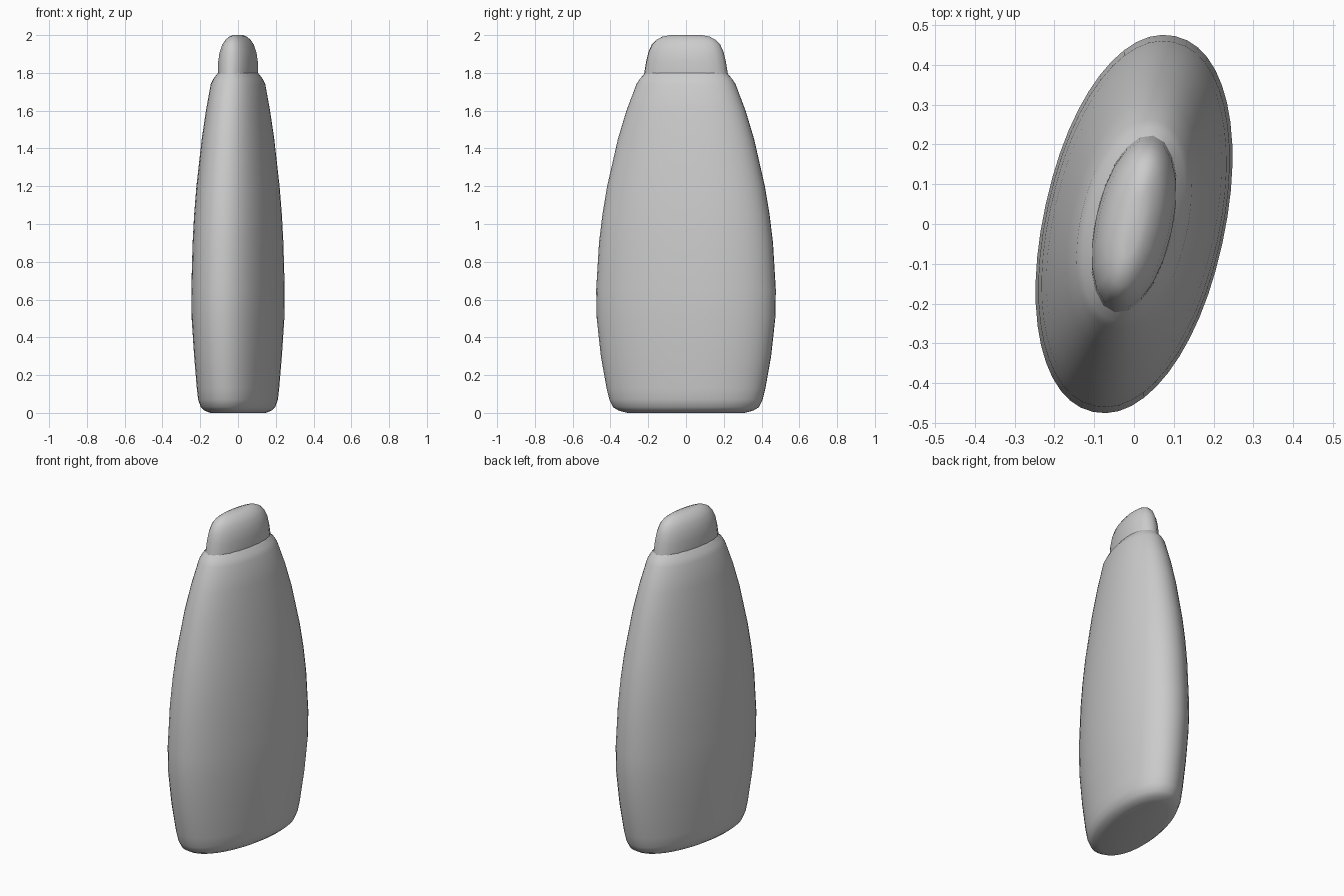
import bpy, bmesh, math

if "Cube" in bpy.data.objects:
    bpy.data.objects.remove(bpy.data.objects["Cube"])

TILT = math.radians(12.3)   # the oval section is turned about z
C, S = math.cos(TILT), math.sin(TILT)

grey = bpy.data.materials.new("plain_grey")
grey.diffuse_color = (0.6, 0.6, 0.6, 1)
grey.use_nodes = True
grey.node_tree.nodes["Principled BSDF"].inputs["Base Color"].default_value = grey.diffuse_color


def oval_ring(bm, z, hx, hy, sides, power):
    """Turned superellipse whose half extents along x and y are hx and hy."""
    a = math.sqrt((hy**2 * C**2 - hx**2 * S**2) / (C**2 - S**2))
    b = math.sqrt(max((hx**2 * C**2 - hy**2 * S**2) / (C**2 - S**2), 1e-4))
    ring = []
    for i in range(sides):
        t = 2 * math.pi * i / sides
        u = math.copysign(abs(math.cos(t)) ** (2 / power), math.cos(t)) * b
        v = math.copysign(abs(math.sin(t)) ** (2 / power), math.sin(t)) * a
        ring.append(bm.verts.new((u * C + v * S, -u * S + v * C, z)))
    return ring


def loft(name, profile, sides, power, angle):
    bm = bmesh.new()
    rings = [oval_ring(bm, *p, sides, power) for p in profile]
    for lo, hi in zip(rings, rings[1:]):
        for i in range(sides):
            j = (i + 1) % sides
            bm.faces.new((lo[i], lo[j], hi[j], hi[i]))
    bm.faces.new(rings[0][::-1])
    bm.faces.new(rings[-1])
    mesh = bpy.data.meshes.new(name)
    bm.to_mesh(mesh)
    bm.free()
    mesh.materials.append(grey)
    ob = bpy.data.objects.new(name, mesh)
    bpy.context.collection.objects.link(ob)
    bpy.ops.object.select_all(action='DESELECT')
    ob.select_set(True)
    bpy.context.view_layer.objects.active = ob
    bpy.ops.object.shade_smooth_by_angle(angle=math.radians(angle))
    return ob


# Body: rounded foot, swelling belly, tapering shoulder (z, half x, half y)
loft("bottle_body", [
    (0.0, 0.145, 0.31), (0.012, 0.175, 0.355), (0.03, 0.195, 0.385),
    (0.07, 0.209, 0.405), (0.13, 0.216, 0.42), (0.3, 0.230, 0.45),
    (0.5, 0.243, 0.472), (0.65, 0.245, 0.475), (0.9, 0.238, 0.46),
    (1.05, 0.230, 0.442), (1.2, 0.218, 0.417), (1.45, 0.190, 0.36),
    (1.6, 0.168, 0.315), (1.74, 0.143, 0.262), (1.77, 0.128, 0.243),
    (1.8, 0.105, 0.215)], 48, 2.1, 45)

# Cap: narrow oval stopper with a rounded top
loft("bottle_cap", [
    (1.77, 0.106, 0.226), (1.8, 0.106, 0.222), (1.86, 0.105, 0.212),
    (1.91, 0.097, 0.2), (1.95, 0.083, 0.182), (1.975, 0.066, 0.158),
    (1.992, 0.045, 0.125), (2.0, 0.026, 0.085)], 20, 2.1, 40)
